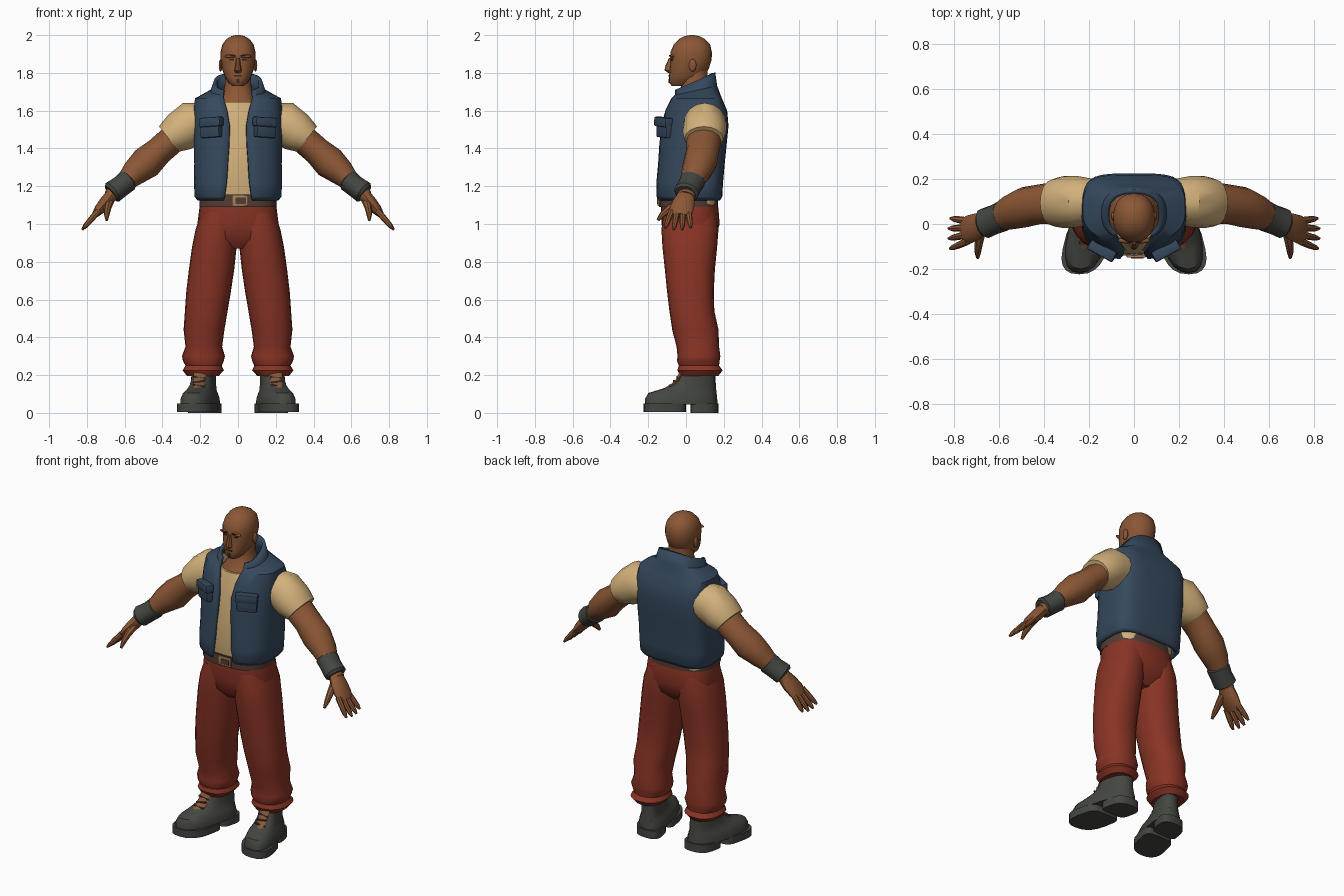
import bpy, bmesh, math
from mathutils import Vector, Matrix

cube = bpy.data.objects.get("Cube")
if cube:
    bpy.data.objects.remove(cube, do_unlink=True)


def material(name, r, g, b):
    m = bpy.data.materials.new(name)
    m.use_nodes = True
    m.diffuse_color = (r, g, b, 1)
    node = next(n for n in m.node_tree.nodes if n.type == 'BSDF_PRINCIPLED')
    node.inputs["Base Color"].default_value = (r, g, b, 1)
    node.inputs["Roughness"].default_value = 0.9
    return m


SKIN = material("brown_skin", .26, .095, .036)
VEST = material("navy_denim", .036, .066, .11)
SHIRT = material("cream_cotton", .65, .44, .2)
PANTS = material("rust_red_cloth", .25, .034, .018)
BOOT = material("dark_grey_leather", .058, .062, .053)
BELT = material("belt_brown", .09, .045, .035)
BUCKLE = material("buckle_tan", .38, .22, .11)
LACE = material("lace_brown", .24, .1, .045)
DARK = material("dark_face_detail", .05, .02, .011)


def finish(name, bm, mat, closed=True, angle=38):
    if closed:
        bmesh.ops.recalc_face_normals(bm, faces=bm.faces)
    mesh = bpy.data.meshes.new(name)
    bm.to_mesh(mesh)
    bm.free()
    mesh.materials.append(mat)
    ob = bpy.data.objects.new(name, mesh)
    bpy.context.scene.collection.objects.link(ob)
    bpy.ops.object.select_all(action='DESELECT')
    ob.select_set(True)
    bpy.context.view_layer.objects.active = ob
    bpy.ops.object.shade_smooth_by_angle(angle=math.radians(angle))
    return ob


def loft(name, rings, mat, closed=True):
    """Skin a list of rings; open rings leave a gap and get no caps."""
    bm = bmesh.new()
    vs = [[bm.verts.new(p) for p in r] for r in rings]
    n = len(rings[0])
    for a, b in zip(vs, vs[1:]):
        for i in range(n if closed else n - 1):
            j = (i + 1) % n
            bm.faces.new((a[i], a[j], b[j], b[i]))
    if closed:
        bm.faces.new(vs[0][::-1])
        bm.faces.new(vs[-1])
    return finish(name, bm, mat, closed)


def ring(z, cx, rx, y0, y1, pf=2.2, pb=2.2, n=20, tilt=0, splay=0, gap=0, s=1):
    """Level rounded ring from front y0 to back y1, optionally open in front."""
    d = math.asin((gap / rx) ** (pf / 2)) if gap else 0
    span = 2 * math.pi - 2 * d
    cy, ry, pts = (y0 + y1) / 2, (y1 - y0) / 2, []
    for i in range(n):
        t = d - math.pi / 2 + span * i / (n - 1 if gap else n)
        c, q = math.cos(t), math.sin(t)
        e = 2 / (pf if q < 0 else pb)
        x = cx + rx * math.copysign(abs(c) ** e, c)
        y = cy + ry * math.copysign(abs(q) ** e, q)
        pts.append(Vector((s * (x - splay * (y - .05)), y, z + tilt * y)))
    return pts


def tube(name, path, mat, s=1, n=12):
    """Limb through (x, y, z, thickness, width); width lies along y."""
    pts = [Vector(p[:3]) for p in path]
    rings = []
    for i, p in enumerate(path):
        t = (pts[min(i + 1, len(pts) - 1)] - pts[max(i - 1, 0)]).normalized()
        up = t.cross(Vector((0, 1, 0))).normalized()
        side = up.cross(t)
        r = []
        for k in range(n):
            a = 2 * math.pi * k / n
            v = pts[i] + up * p[3] * math.cos(a) + side * p[4] * math.sin(a)
            r.append(Vector((s * v.x, v.y, v.z)))
        rings.append(r)
    return loft(name, rings, mat)


def box(name, loc, size, mat, turn=0, tip=0, bevel=0):
    bm = bmesh.new()
    m = Matrix.Translation(loc) @ Matrix.Rotation(turn, 4, 'Z') @ Matrix.Rotation(tip, 4, 'Y')
    bmesh.ops.create_cube(bm, size=1, matrix=m @ Matrix.Diagonal((*size, 1)))
    if bevel:
        bmesh.ops.bevel(bm, geom=bm.edges[:], offset=bevel, segments=2, affect='EDGES', profile=.5)
    return finish(name, bm, mat)


def ball(name, loc, size, mat):
    bm = bmesh.new()
    m = Matrix.Translation(loc) @ Matrix.Diagonal((*size, 1))
    bmesh.ops.create_uvsphere(bm, u_segments=12, v_segments=8, radius=1, matrix=m)
    return finish(name, bm, mat)


# Head, nose and neck
head = [(1.73, .03, -.075, 0), (1.75, .052, -.09, .05), (1.78, .07, -.09, .09),
        (1.82, .084, -.087, .12), (1.87, .092, -.083, .136), (1.91, .093, -.082, .137),
        (1.95, .083, -.065, .128), (1.98, .06, -.035, .1), (1.995, .034, -.005, .07),
        (2.0, .012, .02, .045)]
loft("head", [ring(z, 0, rx, a, b) for z, rx, a, b in head], SKIN)
nose = [(1.80, .014, -.095), (1.813, .021, -.113), (1.83, .016, -.112), (1.88, .01, -.09)]
loft("nose", [ring(z, 0, rx, y, -.06, n=10) for z, rx, y in nose], SKIN)
neck = [(1.56, .13, -.1, .16), (1.64, .11, -.072, .15), (1.69, .08, -.03, .13),
        (1.74, .07, -.025, .115), (1.81, .068, -.02, .115)]
loft("neck", [ring(z, 0, rx, a, b) for z, rx, a, b in neck], SKIN)
box("mouth", (0, -.088, 1.785), (.042, .008, .006), DARK)
box("chin_beard", (0, -.089, 1.757), (.016, .008, .02), DARK)
for s, side in ((1, "left"), (-1, "right")):
    ball(side + "_ear", (s * .092, .035, 1.84), (.01, .02, .033), SKIN)
    ball(side + "_brow_ridge", (s * .037, -.073, 1.888), (.034, .013, .01), SKIN)
    box(side + "_eyebrow", (s * .037, -.082, 1.891), (.036, .008, .006), DARK, turn=s * .25)
    box(side + "_eye", (s * .036, -.075, 1.87), (.024, .008, .007), DARK, turn=s * .25)

# Shirt body
shirt = [(1.1, .19, -.125, .16), (1.2, .2, -.138, .17), (1.35, .205, -.133, .18),
         (1.5, .2, -.115, .19), (1.6, .17, -.092, .18), (1.645, .1, -.08, .15)]
loft("shirt_body", [ring(z, 0, rx, a, b, 2.4, 3.5, 24) for z, rx, a, b in shirt], SHIRT)

# Open vest with rising collar
vest = [(1.125, .215, -.148, .18, .075, 0), (1.145, .23, -.16, .192, .072, 0),
        (1.22, .234, -.16, .196, .062, 0), (1.32, .232, -.15, .205, .055, 0),
        (1.42, .235, -.143, .215, .048, 0), (1.52, .235, -.132, .225, .045, 0),
        (1.6, .235, -.112, .218, .058, 0), (1.665, .228, -.082, .19, .075, 0),
        (1.695, .145, -.072, .165, .08, .22), (1.735, .128, -.075, .155, .08, .43)]
coat = loft("vest", [ring(z, 0, rx, a, b, 2.4, 4 if z < 1.68 else 2.4, 33, tilt=t, gap=g)
                     for z, rx, a, b, g, t in vest], VEST, closed=False)
shell = coat.modifiers.new("thickness", 'SOLIDIFY')
shell.thickness, shell.offset = .02, -1

# Trousers seat, belt and buckle
seat = [(.87, .1, -.07, .1), (.92, .2, -.115, .155), (1.0, .215, -.13, .178),
        (1.08, .205, -.133, .172), (1.15, .195, -.13, .16)]
loft("trouser_seat", [ring(z, 0, rx, a, b, 2.6, 2.6, 24) for z, rx, a, b in seat], PANTS)
loft("belt", [ring(z, 0, .205, -.142, .17, 2.6, 2.6, 24) for z in (1.09, 1.155)], BELT)
box("buckle", (.01, -.144, 1.123), (.085, .012, .055), BUCKLE, bevel=.003)
box("buckle_inset", (.015, -.15, 1.123), (.055, .008, .032), BELT)

leg = [(1.06, .1, .095, -.12, .16), (.97, .115, .11, -.13, .172), (.88, .125, .118, -.125, .165),
       (.76, .14, .12, -.112, .153), (.64, .156, .118, -.1, .147), (.54, .168, .113, -.088, .15),
       (.44, .18, .108, -.073, .172), (.35, .181, .097, -.05, .175), (.3, .183, .114, -.045, .182),
       (.275, .183, .108, -.048, .178), (.25, .182, .096, -.038, .175), (.225, .184, .109, -.046, .194),
       (.195, .186, .083, -.03, .17)]
# Boots rise from a wide sole to a narrow shaft
boot = [(.045, .092, -.218, .168), (.075, .09, -.216, .165), (.105, .078, -.2, .162),
        (.122, .068, -.145, .16), (.145, .063, -.075, .158), (.17, .06, -.045, .157),
        (.215, .06, -.022, .155)]
arm = [(.2, .1, 1.53, .09, .1), (.34, .095, 1.455, .076, .094), (.42, .088, 1.385, .075, .088),
       (.485, .075, 1.325, .087, .09), (.55, .052, 1.27, .07, .078), (.61, .025, 1.21, .046, .056),
       (.68, 0, 1.145, .036, .046)]
sleeve = [(.18, .1, 1.535, .105, .1), (.25, .1, 1.53, .118, .114), (.31, .097, 1.487, .108, .116),
          (.35, .095, 1.462, .092, .108), (.365, .095, 1.45, .085, .102)]
band = [(.578, .038, 1.235, .05, .062), (.585, .035, 1.23, .06, .07), (.62, .02, 1.2, .057, .066),
        (.665, .002, 1.168, .06, .068), (.672, 0, 1.162, .05, .058)]
palm = [(.66, .005, 1.165, .033, .042), (.7, -.012, 1.115, .034, .06),
        (.735, -.025, 1.075, .028, .064), (.76, -.03, 1.045, .016, .056)]
thumb = [(.68, -.03, 1.12, .024, .024), (.69, -.085, 1.085, .019, .02),
         (.695, -.125, 1.05, .015, .016), (.695, -.15, 1.02, .007, .008)]

for s, side in ((1, "left"), (-1, "right")):
    loft(side + "_trouser_leg", [ring(z, x, r, a, b, 2.3, 2.3, s=s) for z, x, r, a, b in leg], PANTS)

    # Boot upper, sole, heel, tongue and laces
    loft(side + "_boot", [ring(z, .184, r, a, b, 2.5, 2.5, splay=.22, s=s) for z, r, a, b in boot], BOOT)
    loft(side + "_boot_sole", [ring(z, .184, .098, -.224, .0, 2.4, 5, splay=.22, s=s)
                               for z in (.004, .05)], BOOT)
    loft(side + "_boot_heel", [ring(z, .184, .082, .025, .172, 5, 2.6, splay=.22, s=s)
                               for z in (0, .05)], BOOT)
    tube(side + "_boot_tongue", [(.215, -.115, .118, .022, .01), (.208, -.07, .143, .032, .012),
                                 (.203, -.043, .172, .034, .012), (.2, -.022, .215, .034, .012)],
         LACE, s)
    for k in range(3):
        box(f"{side}_boot_lace_{k}", (s * (.209 - .003 * k), -.083 + .02 * k, .143 + .022 * k),
            (.065, .012, .007), BELT, tip=.15 * (-1) ** k)

    # Arm, sleeve, wristband and hand
    tube(side + "_arm", arm, SKIN, s)
    tube(side + "_sleeve", sleeve, SHIRT, s, 16)
    tube(side + "_wristband", band, BOOT, s)
    tube(side + "_palm", palm, SKIN, s)
    tube(side + "_thumb", thumb, SKIN, s, 8)
    for k in range(4):
        base, tip = .013 - .03 * k, .025 - .045 * k
        reach = (.9, 1, 1, .92)[k]
        path = [(.74 + .085 * reach * f, base + (tip - base) * f, 1.068 - .098 * reach * f, r, r)
                for f, r in ((0, .017), (.45, .016), (.8, .013), (1, .006))]
        tube(f"{side}_finger_{k}", path, SKIN, s, 8)

    # Chest pocket with overhanging flap
    box(side + "_pocket", (s * .142, -.112, 1.505), (.115, .045, .095), VEST, s * .5, s * .06, .008)
    box(side + "_pocket_flap", (s * .142, -.119, 1.54), (.128, .05, .05), VEST, s * .5, s * .06, .008)
